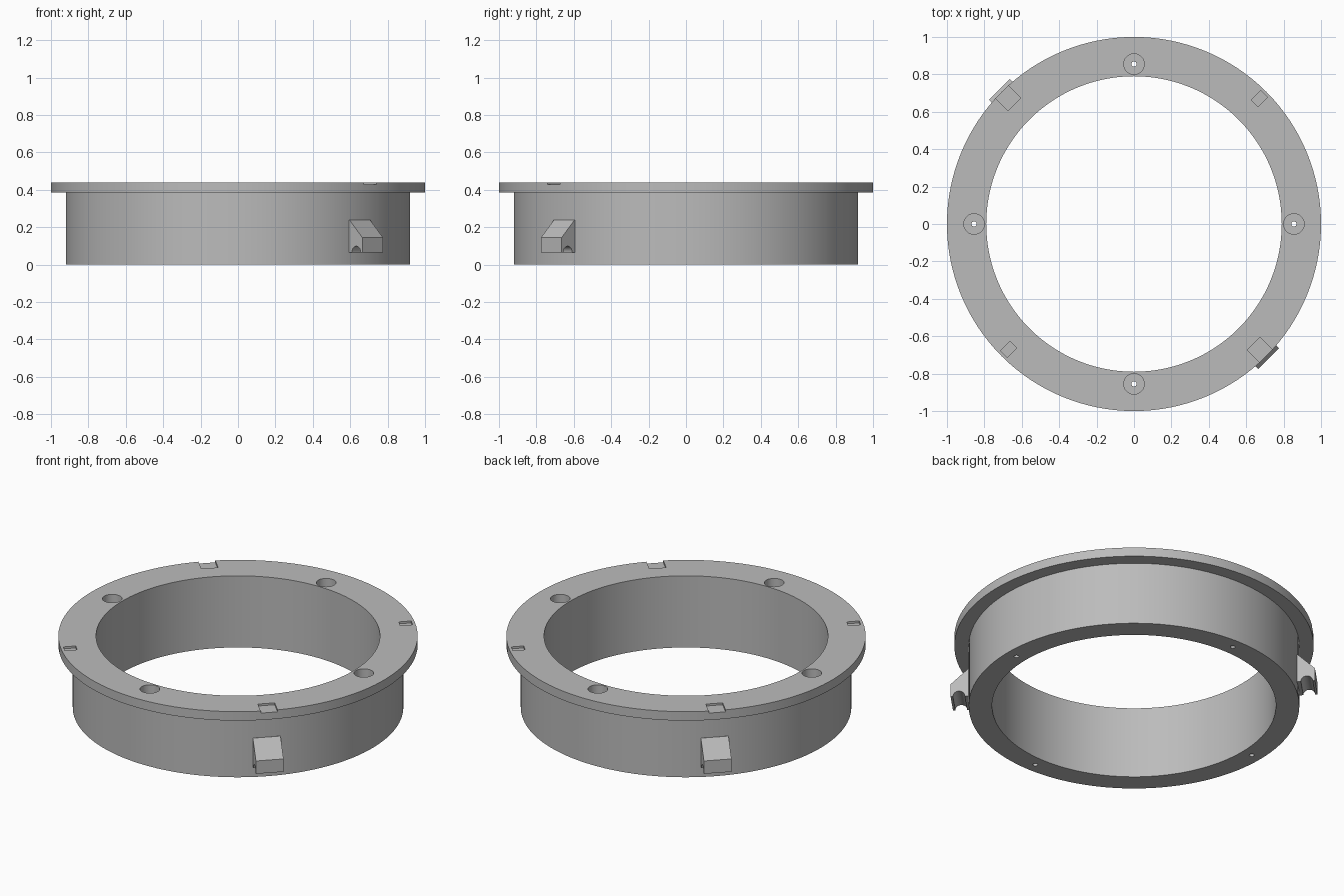
import bpy, bmesh
from math import pi, cos, sin, radians
from mathutils import Matrix, Vector

cube = bpy.data.objects.get("Cube")
if cube:
    bpy.data.objects.remove(cube)

GREY = (0.5, 0.5, 0.5, 1)
grey = bpy.data.materials.new("mid grey")
grey.use_nodes = True
grey.diffuse_color = GREY
grey.node_tree.nodes["Principled BSDF"].inputs["Base Color"].default_value = GREY


def make(name, bm, matrix=Matrix()):
    """Turn a bmesh into an object with clean outward normals."""
    bmesh.ops.remove_doubles(bm, verts=bm.verts, dist=1e-5)
    bmesh.ops.recalc_face_normals(bm, faces=bm.faces)
    mesh = bpy.data.meshes.new(name)
    bm.to_mesh(mesh)
    bm.free()
    mesh.transform(matrix)
    mesh.materials.append(grey)
    obj = bpy.data.objects.new(name, mesh)
    bpy.context.collection.objects.link(obj)
    return obj


def lathe(name, profile, steps, matrix=Matrix()):
    """Spin a closed (radius, height) outline around z."""
    bm = bmesh.new()
    verts = [bm.verts.new((r, 0, z)) for r, z in profile]
    edges = [bm.edges.new((verts[i - 1], verts[i])) for i in range(len(verts))]
    bmesh.ops.spin(bm, geom=verts + edges, cent=(0, 0, 0), axis=(0, 0, 1),
                   angle=2 * pi, steps=steps, use_merge=True)
    bmesh.ops.delete(bm, geom=[e for e in bm.edges if not e.link_faces], context='EDGES')
    return make(name, bm, matrix)


def box(name, r0, r1, width, z0, z1, angle):
    """Block reaching from radius r0 to r1 at the given angle."""
    bm = bmesh.new()
    bmesh.ops.create_cube(bm, size=1)
    bmesh.ops.scale(bm, vec=(r1 - r0, width, z1 - z0), verts=bm.verts)
    bmesh.ops.translate(bm, vec=((r0 + r1) / 2, 0, (z0 + z1) / 2), verts=bm.verts)
    return make(name, bm, Matrix.Rotation(radians(angle), 4, 'Z'))


def cut(target, cutter):
    mod = target.modifiers.new("cut", 'BOOLEAN')
    mod.operation = 'DIFFERENCE'
    mod.solver = 'EXACT'
    mod.object = cutter
    bpy.context.view_layer.objects.active = target
    bpy.ops.object.modifier_apply(modifier=mod.name)
    bpy.data.objects.remove(cutter)


def smooth(obj):
    bpy.ops.object.select_all(action='DESELECT')
    obj.select_set(True)
    bpy.context.view_layer.objects.active = obj
    bpy.ops.object.shade_smooth_by_angle(angle=radians(30))


TOP, FLANGE, WALL, BORE = 0.44, 0.385, 0.92, 0.79

# Flanged ring body
ring = lathe("flanged_ring", [(BORE, 0), (WALL, 0), (WALL, FLANGE),
                              (1, FLANGE), (1, TOP), (BORE, TOP)], 128)

# Four counterbored screw holes
for i in range(4):
    a = i * pi / 2
    place = Matrix.Translation((0.855 * cos(a), 0.855 * sin(a), 0))
    cut(ring, lathe("screw_hole_cutter", [(0, -0.1), (0.014, -0.1), (0.014, 0.2),
                                          (0.055, 0.2), (0.055, 0.6), (0, 0.6)], 32, place))

# Shallow recesses in the flange: two closed pockets, two open at the rim
for angle in (45, 225):
    cut(ring, box("pocket_cutter", 0.913, 0.983, 0.05, TOP - 0.012, TOP + 0.1, angle))
    cut(ring, box("rim_notch_cutter", 0.905, 1.1, 0.095, TOP - 0.012, TOP + 0.1, angle + 90))
smooth(ring)


# Two sloped lugs with an arched channel underneath
def lug(name, angle):
    arch = [(0.972 + 0.033 * cos(pi * k / 16), 0.066 + 0.033 * sin(pi * k / 16))
            for k in range(17)]
    outline = [(0.9, 0.24), (0.92, 0.24), (1.018, 0.145), (1.018, 0.066)] + arch + [(0.9, 0.066)]
    bm = bmesh.new()
    face = bm.faces.new([bm.verts.new((r, -0.078, z)) for r, z in outline])
    side = bmesh.ops.extrude_face_region(bm, geom=[face])
    bmesh.ops.translate(bm, vec=Vector((0, 0.156, 0)),
                        verts=[v for v in side["geom"] if isinstance(v, bmesh.types.BMVert)])
    smooth(make(name, bm, Matrix.Rotation(radians(angle), 4, 'Z')))


lug("front_left_lug", -45)
lug("back_right_lug", 135)
